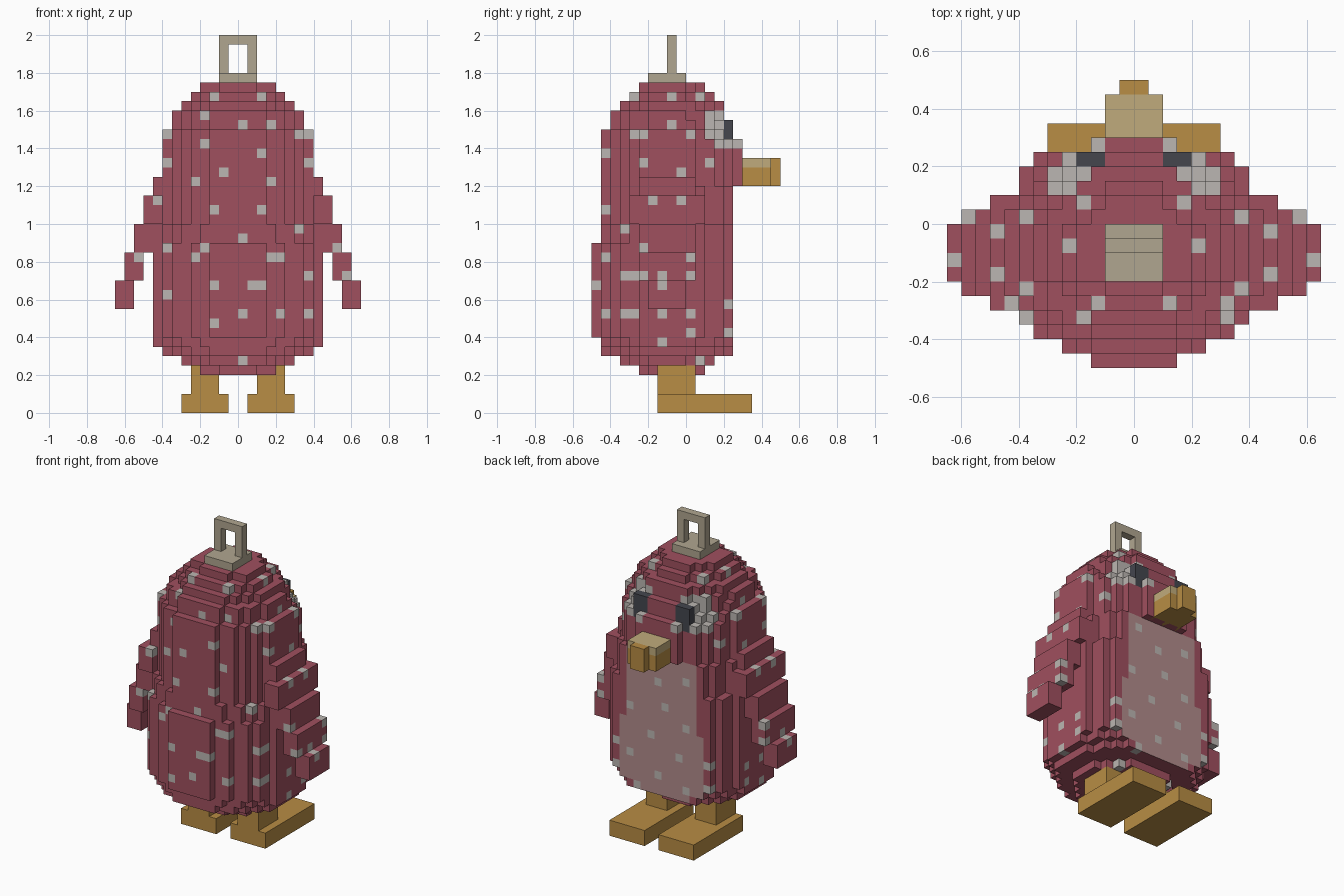
import bpy, bmesh
from mathutils import Vector

if "Cube" in bpy.data.objects:
    bpy.data.objects.remove(bpy.data.objects["Cube"], do_unlink=True)

CELL = 0.05


def make_material(name, colour):
    mat = bpy.data.materials.new(name)
    mat.use_nodes = True
    mat.diffuse_color = (*colour, 1)
    mat.node_tree.nodes["Principled BSDF"].inputs["Base Color"].default_value = (*colour, 1)
    return mat


red = make_material("dusty_red", (0.35, 0.08, 0.114))
grey = make_material("light_grey", (0.50, 0.47, 0.445))
pink = make_material("belly_pink", (0.445, 0.26, 0.26))
black = make_material("pupil_dark", (0.058, 0.061, 0.076))
gold = make_material("gold", (0.48, 0.266, 0.058))
tan = make_material("beak_tan", (0.53, 0.41, 0.2))
metal = make_material("hanger_beige", (0.434, 0.381, 0.279))
SKIN = [red, grey, pink, black]
RED, GREY, PINK, BLACK = range(4)


def finish(name, bm, materials):
    mesh = bpy.data.meshes.new(name)
    bm.to_mesh(mesh)
    bm.free()
    for mat in materials:
        mesh.materials.append(mat)
    obj = bpy.data.objects.new(name, mesh)
    bpy.context.collection.objects.link(obj)
    return obj


def boxes(name, material, *spans):
    """Boxes given as (low corner, high corner) in one object."""
    bm = bmesh.new()
    for low, high in spans:
        low, high = Vector(low), Vector(high)
        for v in bmesh.ops.create_cube(bm, size=1)["verts"]:
            v.co = (low + high) / 2 + v.co * (high - low)
    return finish(name, bm, [material])


def is_belly(cell, normal):
    x, y, z = cell
    if normal.y < 0.5 or y != 4 or not 6 <= z < 24:
        return False
    half = 4 if z < 7 else 6 if z < 15 else 5
    return abs(x + 0.5) < half


def voxels(name, cells, colours, solid):
    """Outer faces of unit cells, coloured cell by cell."""
    bm = bmesh.new()
    for cell in cells:
        for axis in range(3):
            for sign in (-1, 1):
                normal = Vector((0, 0, 0))
                normal[axis] = sign
                if tuple(int(c + n) for c, n in zip(cell, normal)) in solid:
                    continue
                u, v = Vector((0, 0, 0)), Vector((0, 0, 0))
                u[(axis + 1) % 3] = 0.5
                v[(axis + 2) % 3] = 0.5 * sign
                mid = Vector(cell) + Vector((0.5, 0.5, 0.5)) + normal / 2
                corners = (mid - u - v, mid + u - v, mid + u + v, mid - u + v)
                face = bm.faces.new([bm.verts.new(c * CELL) for c in corners])
                face.material_index = colours.get(cell, RED)
                if face.material_index == RED and is_belly(cell, normal):
                    face.material_index = PINK
    bmesh.ops.remove_doubles(bm, verts=bm.verts, dist=0.001)
    return finish(name, bm, SKIN)


# Body layers: first row, half width, depth to the back, depth to the front
LAYERS = [(4, 4, 3, 4), (5, 6, 5, 5), (6, 8, 7, 8), (7, 9, 7, 9), (8, 9, 8, 10),
          (18, 9, 7, 10), (20, 8, 7, 10), (24, 8, 7, 8), (29, 8, 7, 7), (30, 7, 6, 7),
          (31, 7, 6, 6), (32, 6, 5, 6), (33, 5, 4, 5), (34, 4, 3, 4)]
body = set()
for z in range(4, 35):
    _, half, back, front = [row for row in LAYERS if row[0] <= z][-1]
    for x in range(-half, half):
        for y in range(-2 - back, front - 2):
            dy = y + 2.5
            depth = front if dy > 0 else back
            flat_cut = z < 24 and y > 4
            if ((x + 0.5) / half) ** 2 + (dy / depth) ** 2 < 1.02 and not flat_cut:
                body.add((x, y, z))

# Eyes: a pale patch with a dark pupil on each side
colours = {}
for x in (2, 3):
    for z in (28, 29, 30):
        for side in (x, -1 - x):
            body.add((side, 4, z))
            colours[side, 4, z] = BLACK
for cell in body:
    x, y, z = cell
    if y >= 2 and (abs(x + 0.5) - 4) ** 2 + (z - 29.5) ** 2 < 5.5:
        colours.setdefault(cell, GREY)

# Wings: steps going outwards and down (x, y and z ranges)
STEPS = [((8, 9), (-5, 1), (23, 25)), ((8, 10), (-6, 2), (20, 23)),
         ((9, 11), (-5, 1), (17, 20)), ((10, 12), (-5, 1), (14, 17)),
         ((11, 13), (-4, 0), (11, 14))]
left_wing = {(x, y, z) for xs, ys, zs in STEPS
             for x in range(*xs) for y in range(*ys) for z in range(*zs)} - body
right_wing = {(-1 - x, y, z) for x, y, z in left_wing}
solid = body | left_wing | right_wing

# Speckles on the outermost cell along each direction
BACK_SPOTS = [(-4, 31), (2, 33), (0, 30), (3, 30), (6, 29), (-4, 28), (2, 27), (-2, 25),
              (-5, 24), (3, 24), (-9, 22), (-3, 21), (2, 21), (6, 19), (0, 18), (-8, 17),
              (10, 17), (-4, 17), (3, 16), (-11, 16), (7, 14), (11, 14), (-3, 13), (1, 13),
              (-8, 12), (0, 10), (4, 10), (7, 10), (-3, 9), (0, 5)]
SIDE_SPOTS = [(-6, 33), (-2, 33), (1, 33), (-2, 30), (-5, 29), (0, 29), (-5, 26), (2, 26),
              (-1, 25), (-4, 22), (-1, 22), (-9, 16), (0, 16), (-6, 14), (-3, 14), (0, 14),
              (-10, 13), (-3, 13), (-6, 10), (-3, 10), (0, 10), (0, 8), (-3, 7), (4, 11),
              (4, 8), (1, 5)]
BELLY_SPOTS = [(-4, 21), (0, 20), (3, 22), (-1, 17), (4, 16), (-4, 15), (1, 13), (-3, 11),
               (4, 10), (0, 8), (-4, 7), (3, 6)]


def speckle(spots, axis, pick):
    for a, z in spots:
        line = [c for c in solid if c[1 - axis] == a and c[2] == z]
        if line:
            colours.setdefault(pick(line, key=lambda c: c[axis]), GREY)


speckle(BACK_SPOTS, 1, min)
speckle(BELLY_SPOTS, 1, max)
speckle(SIDE_SPOTS, 0, max)
speckle(SIDE_SPOTS, 0, min)

voxels("body", body, colours, solid)
voxels("left_wing", left_wing, colours, solid)
voxels("right_wing", right_wing, colours, solid)

# Beak
boxes("beak_lower", gold, ((-0.1, 0.25, 1.2), (0.1, 0.45, 1.3)),
      ((-0.05, 0.45, 1.2), (0.05, 0.5, 1.35)))
boxes("beak_top", tan, ((-0.1, 0.25, 1.3), (0.1, 0.45, 1.35)))

# Legs and feet
for side, a, b, c, d in (("left", 0.1, 0.25, 0.05, 0.3), ("right", -0.25, -0.1, -0.3, -0.05)):
    boxes(side + "_leg", gold, ((a, -0.15, 0.1), (b, 0.05, 0.25)))
    boxes(side + "_foot", gold, ((c, -0.15, 0), (d, 0.35, 0.1)))

# Hanging loop on its base plate
boxes("loop_base", metal, ((-0.1, -0.2, 1.75), (0.1, 0, 1.8)))
boxes("hanging_loop", metal, ((-0.1, -0.1, 1.8), (-0.05, -0.05, 1.95)),
      ((0.05, -0.1, 1.8), (0.1, -0.05, 1.95)), ((-0.1, -0.1, 1.95), (0.1, -0.05, 2)))
